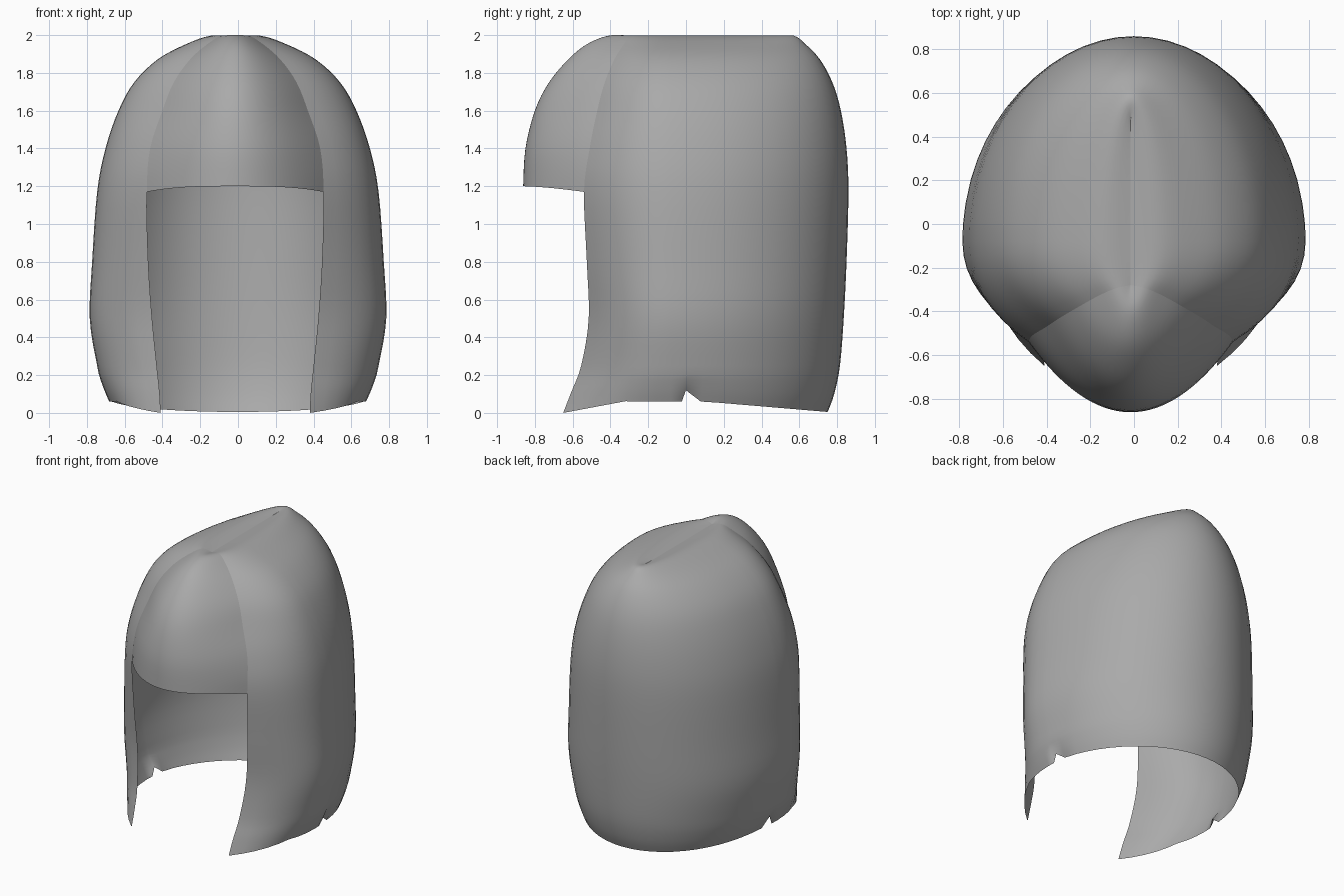
import bpy
import math

cube = bpy.data.objects.get("Cube")
if cube:
    bpy.data.objects.remove(cube)

SHIFT = -0.015     # parting sits slightly to the right
SIDE_Y = -0.08     # depth of the widest point
STEPS = 4          # rows between profile keys

grey = bpy.data.materials.new("hair_grey")
grey.use_nodes = True
grey.diffuse_color = (0.4, 0.4, 0.4, 1)
grey.node_tree.nodes["Principled BSDF"].inputs["Base Color"].default_value = (0.4, 0.4, 0.4, 1)

# Shell profile: height, half width, back depth, front edge x, front edge y
SHELL = [
    (0, .68, .75, .395, -.65), (.1, .71, .785, .40, -.61),
    (.25, .745, .815, .415, -.555), (.5, .785, .835, .44, -.515),
    (.8, .772, .85, .46, -.525), (1.17, .745, .86, .468, -.54),
    (1.4, .70, .85, .45, -.51), (1.6, .63, .82, .385, -.47),
    (1.75, .545, .775, .325, -.43), (1.87, .42, .71, .24, -.38),
    (1.95, .27, .635, .15, -.33), (1.997, .13, .57, .07, -.295),
    (1.985, 0, .48, 0, -.28)]
# Fringe centre line: height, depth, matching the upper shell keys
FRINGE = [(1.2, -.862), (1.4, -.85), (1.6, -.80), (1.75, -.725),
          (1.88, -.615), (1.96, -.51), (2.0, -.39), (1.985, -.28)]


def smooth_rows(keys):
    """Catmull-Rom interpolation through the key rows."""
    rows = []
    last = len(keys) - 1
    for i in range(last):
        a, b, c, d = (keys[min(max(i + k, 0), last)] for k in (-1, 0, 1, 2))
        for s in range(STEPS):
            t = s / STEPS
            rows.append([q + .5 * t * (r - p + t * (2*p - 5*q + 4*r - e + t * (3*(q - r) + e - p)))
                         for p, q, r, e in zip(a, b, c, d)])
    rows.append(list(keys[-1]))
    return rows


def make_sheet(name, grid):
    """Smooth open surface from rows of points."""
    n = len(grid[0])
    verts = [p for row in grid for p in row]
    faces = [(r*n + c, r*n + c + 1, (r+1)*n + c + 1, (r+1)*n + c)
             for r in range(len(grid) - 1) for c in range(n - 1)]
    mesh = bpy.data.meshes.new(name)
    mesh.from_pydata(verts, [], faces)
    mesh.materials.append(grey)
    mesh.shade_smooth()
    obj = bpy.data.objects.new(name, mesh)
    bpy.context.collection.objects.link(obj)
    return obj


def hem(y, angle):
    """Height of the ragged lower edge."""
    if angle == 5.5:
        return .12                      # small nick at the side
    if y < -.25:
        return .075 * (y + .65) / .4
    return .06 if y < .1 else .06 - .055 * (y - .1) / .65


def half_row(row, side):
    """One level from the front edge round to the back."""
    z, width, back, fx, fy = row
    drift = SHIFT * (1 - width / .785)
    flat = []
    for i in range(8):
        s = i / 8
        x = (1-s)**2 * (fx + side * SHIFT) + (1 - (1-s)**2) * (width + side * drift)
        mid = SIDE_Y + (fy - SIDE_Y) * .6
        y = (1-s)**2 * fy + 2*s*(1-s) * mid + s*s * SIDE_Y
        flat.append((side * x, y, None))
    for angle in [0, 4, 5.5, 11] + list(range(18, 91, 6)):
        a = math.radians(angle)
        flat.append((side * width * math.cos(a) + drift,
                     SIDE_Y + (back - SIDE_Y) * math.sin(a), angle))
    fade = max(0, 1 - z / .2)
    return [(x, y, z + fade * hem(y, angle)) for x, y, angle in flat]


# Main hair shell, open at the face and underneath, creased along the parting
shell_rows = smooth_rows(SHELL)
grid = []
for row in shell_rows:
    left, right = half_row(row, 1), half_row(row, -1)
    grid.append(left + right[-2::-1])
make_sheet("hair_shell", grid)

# Rounded fringe swelling out over the face opening
grid = []
for edge, (cz, cy) in zip(shell_rows[-(len(FRINGE) - 1) * STEPS - 1:], smooth_rows(FRINGE)):
    z, _, _, fx, fy = edge
    line = []
    for i in range(33):
        t = i / 16 - 1
        wy, wz = t * t, abs(t) ** 3
        line.append((SHIFT + fx * t, cy + (fy - cy) * wy, cz + (z - cz) * wz))
    grid.append(line)
make_sheet("fringe", grid)
